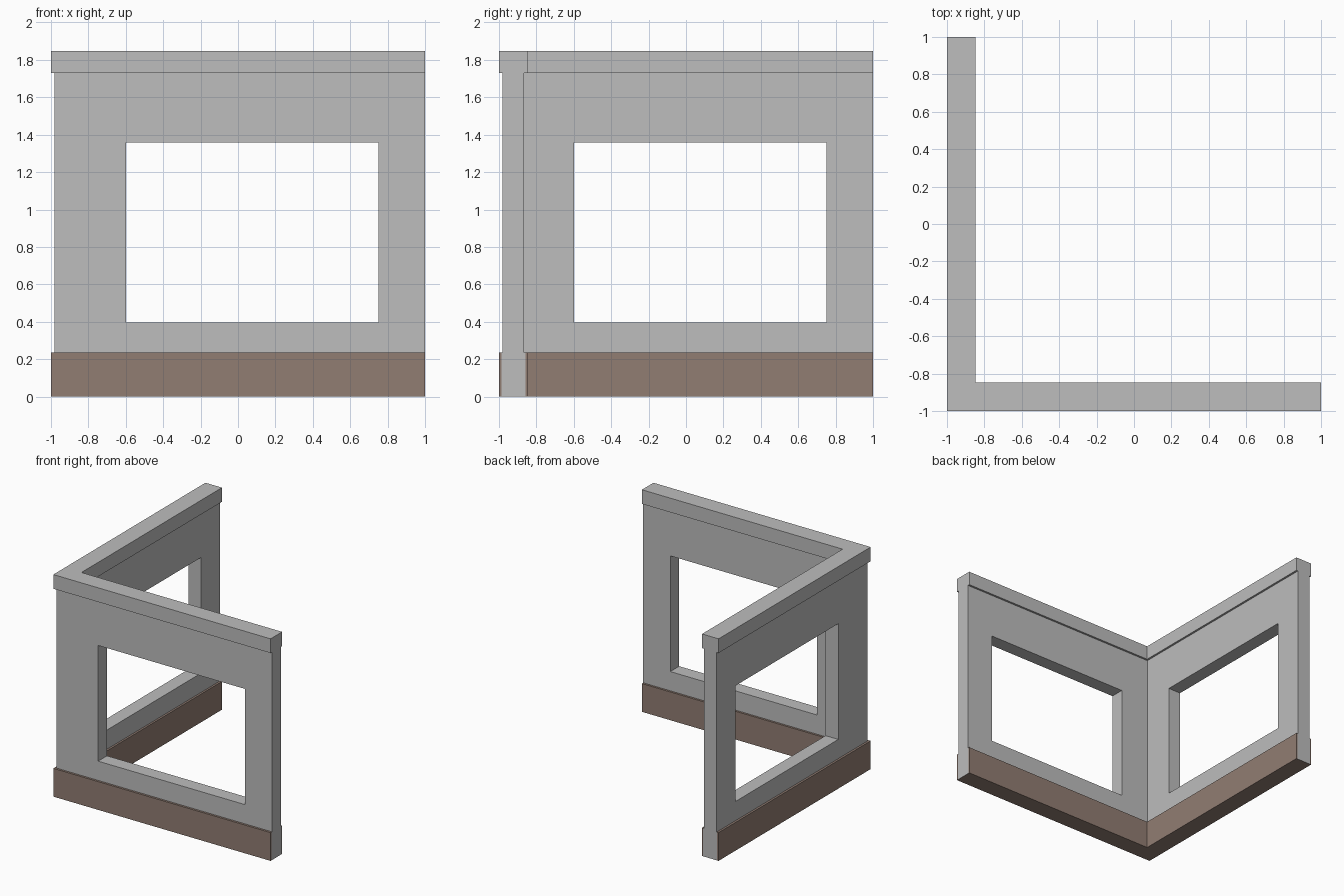
import bpy, bmesh

if "Cube" in bpy.data.objects:
    bpy.data.objects.remove(bpy.data.objects["Cube"])


def material(name, rgb):
    m = bpy.data.materials.new(name)
    m.diffuse_color = (*rgb, 1)
    m.use_nodes = True
    m.node_tree.nodes["Principled BSDF"].inputs["Base Color"].default_value = m.diffuse_color
    return m


GREY = material("plaster grey", (0.51, 0.51, 0.51))
BROWN = material("skirting brown", (0.285, 0.205, 0.17))


def add_object(name, bm, mats):
    bmesh.ops.recalc_face_normals(bm, faces=bm.faces)
    me = bpy.data.meshes.new(name)
    bm.to_mesh(me)
    bm.free()
    for m in mats:
        me.materials.append(m)
    ob = bpy.data.objects.new(name, me)
    bpy.context.collection.objects.link(ob)
    return ob


def corner_prism(name, outer, inner, z0, z1, mats, end_splits=()):
    """L-shaped plan, extruded upwards; end_splits divide the two end faces."""
    half = [(outer, outer), (1, outer)] + [(1, s) for s in end_splits] + [(1, inner)]
    plan = half + [(inner, inner)] + [(y, x) for x, y in reversed(half[1:])]
    bm = bmesh.new()
    face = bm.faces.new([bm.verts.new((x, y, z0)) for x, y in plan])
    res = bmesh.ops.extrude_face_region(bm, geom=[face], use_keep_orig=True)
    top = [v for v in res["geom"] if isinstance(v, bmesh.types.BMVert)]
    bmesh.ops.translate(bm, verts=top, vec=(0, 0, z1 - z0))
    return add_object(name, bm, mats)


def box(name, lo, hi):
    bm = bmesh.new()
    bmesh.ops.create_cube(bm, size=1)
    for v in bm.verts:
        v.co = [lo[i] if v.co[i] < 0 else hi[i] for i in range(3)]
    return add_object(name, bm, [GREY])


# Skirting: brown, with grey centre on the two cut ends
base = corner_prism("skirting", -1, -0.848, 0, 0.235, [BROWN, GREY], (-0.987, -0.857))
for p in base.data.polygons:
    c = p.center
    if max(p.normal.x, p.normal.y) > 0.9 and max(c.x, c.y) > 0.99 and -0.987 < min(c.x, c.y) < -0.857:
        p.material_index = 1

# Top rail
corner_prism("top_rail", -1, -0.848, 1.73, 1.848, [GREY])

# Two walls meeting at the corner, with a window opening cut in each
walls = corner_prism("walls", -0.982, -0.865, 0.235, 1.73, [GREY])
cutters = [
    box("front_window_cutter", (-0.6, -1.2, 0.395), (0.75, -0.7, 1.358)),
    box("side_window_cutter", (-1.2, -0.6, 0.395), (-0.7, 0.75, 1.358)),
]
bpy.context.view_layer.objects.active = walls
for c in cutters:
    mod = walls.modifiers.new(c.name, 'BOOLEAN')
    mod.operation = 'DIFFERENCE'
    mod.solver = 'EXACT'
    mod.object = c
    bpy.ops.object.modifier_apply(modifier=mod.name)
    bpy.data.objects.remove(c)
